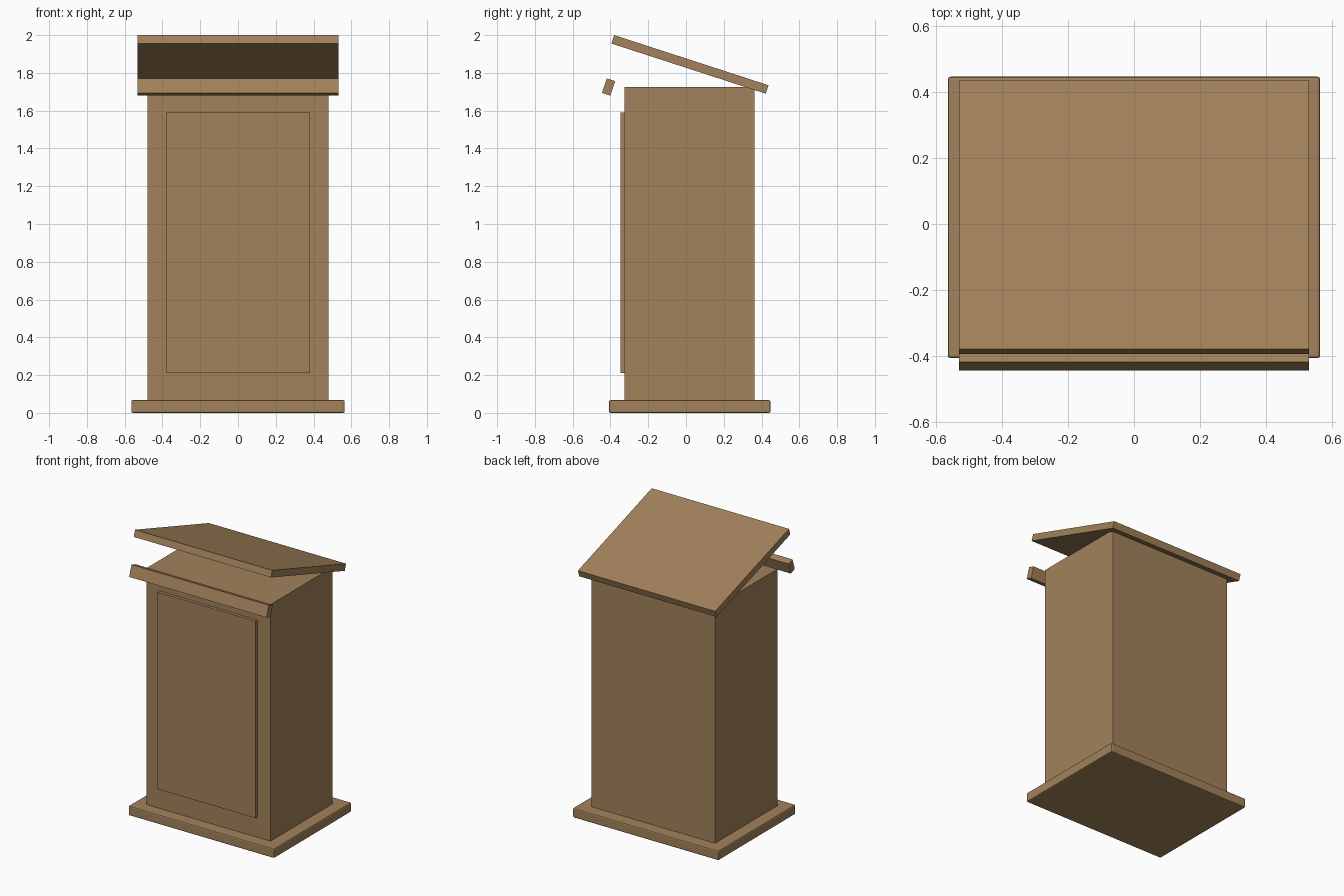
import bpy
import math

cube = bpy.data.objects.get("Cube")
if cube:
    bpy.data.objects.remove(cube, do_unlink=True)

# One wood colour for the whole piece
wood = bpy.data.materials.new("light_brown_wood")
wood.use_nodes = True
WOOD = (0.36, 0.223, 0.105, 1)
wood.diffuse_color = WOOD
wood.node_tree.nodes["Principled BSDF"].inputs["Base Color"].default_value = WOOD

TILT = -math.radians(18)
MID_Y = 0.02


def board(name, size, centre, tilt=0.0, bevel=0.0):
    """A wooden board of the given size, tilted about the x axis."""
    bpy.ops.mesh.primitive_cube_add(size=1, location=centre)
    ob = bpy.context.object
    ob.name = name
    ob.scale = size
    bpy.ops.object.transform_apply(location=False, rotation=False, scale=True)
    ob.rotation_euler.x = tilt
    ob.data.materials.append(wood)
    if bevel:
        mod = ob.modifiers.new("edge_bevel", "BEVEL")
        mod.width = bevel
        mod.segments = 2
    return ob


# Plinth with softened edges
board("base", (1.13, 0.855, 0.067), (0, MID_Y, 0.0335), bevel=0.008)

# Tall box column and its raised front panel
board("column", (0.96, 0.688, 1.665), (0, MID_Y - 0.001, 0.8925))
board("front_panel", (0.76, 0.03, 1.38), (0, -0.332, 0.9))

# Sloping desk top and the separate rail at its front
board("desk_top", (1.064, 0.859, 0.047), (0, 0.021, 1.845), tilt=TILT)
board("front_rail", (1.064, 0.047, 0.081), (0, -0.41, 1.725), tilt=TILT)
